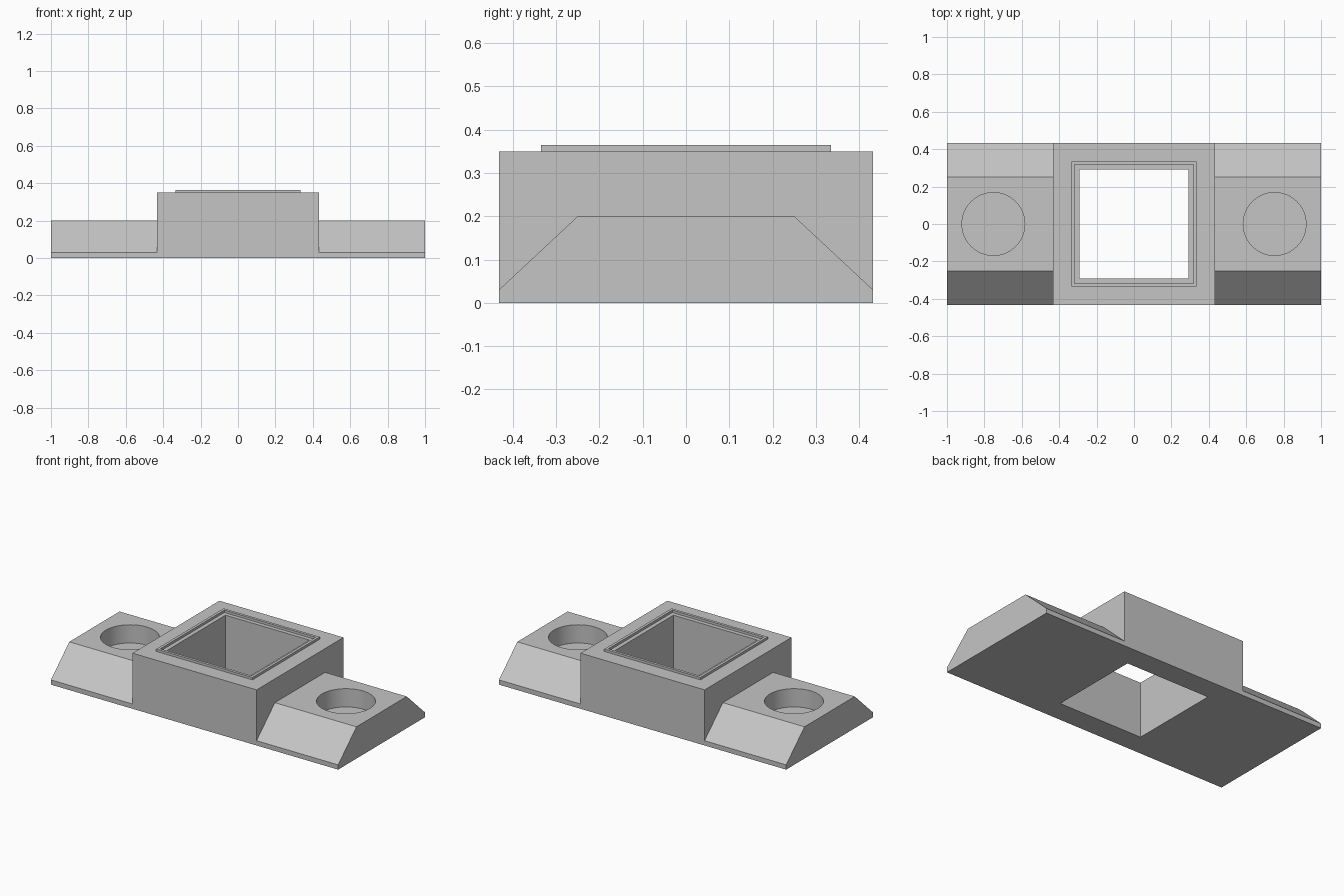
import bpy
import math

if "Cube" in bpy.data.objects:
    bpy.data.objects.remove(bpy.data.objects["Cube"], do_unlink=True)

HALF = 0.432      # half depth of the base, half width of the housing
HOLE = 0.292      # half width of the square opening

grey = bpy.data.materials.new("plain_grey")
grey.use_nodes = True
colour = (0.56, 0.56, 0.56, 1)
grey.diffuse_color = colour
grey.node_tree.nodes["Principled BSDF"].inputs["Base Color"].default_value = colour


def box(name, half, bottom, top):
    """Square box centred on the z axis."""
    bpy.ops.mesh.primitive_cube_add(size=1, location=(0, 0, (bottom + top) / 2))
    ob = bpy.context.object
    ob.name = name
    ob.scale = (2 * half, 2 * half, top - bottom)
    bpy.ops.object.transform_apply(location=True, rotation=False, scale=True)
    ob.data.materials.append(grey)
    return ob


def extrude_profile(name, profile, x0, x1):
    """Closed (y, z) profile extruded along x."""
    n = len(profile)
    verts = [(x, y, z) for x in (x0, x1) for y, z in profile]
    faces = [tuple(reversed(range(n))), tuple(range(n, 2 * n))]
    faces += [(i, (i + 1) % n, n + (i + 1) % n, n + i) for i in range(n)]
    mesh = bpy.data.meshes.new(name)
    mesh.from_pydata(verts, [], faces)
    ob = bpy.data.objects.new(name, mesh)
    bpy.context.collection.objects.link(ob)
    mesh.materials.append(grey)
    return ob


def combine(target, other, operation):
    """Apply a boolean to the target and discard the helper."""
    bpy.ops.object.select_all(action='DESELECT')
    bpy.context.view_layer.objects.active = target
    target.select_set(True)
    mod = target.modifiers.new(operation.lower(), 'BOOLEAN')
    mod.operation = operation
    mod.solver = 'EXACT'
    mod.object = other
    bpy.ops.object.modifier_apply(modifier=mod.name)
    bpy.data.objects.remove(other, do_unlink=True)


# Bevelled mounting base running the full length
profile = [(-HALF, 0), (HALF, 0), (HALF, 0.03), (0.25, 0.2), (-0.25, 0.2), (-HALF, 0.03)]
bracket = extrude_profile("mounting_bracket", profile, -1, 1)

# Central square housing with a thin raised lip
combine(bracket, box("housing", HALF, 0, 0.35), 'UNION')
combine(bracket, box("lip", 0.335, 0.3, 0.365), 'UNION')
combine(bracket, box("lip_ledge_cutter", 0.318, 0.35, 0.5), 'DIFFERENCE')
combine(bracket, box("opening_cutter", HOLE, -0.1, 0.5), 'DIFFERENCE')

# Blind round pocket in each wing
for side in (-1, 1):
    bpy.ops.mesh.primitive_cylinder_add(vertices=64, radius=0.168, depth=0.3,
                                        location=(side * 0.752, 0, 0.235))
    pocket = bpy.context.object
    pocket.data.materials.append(grey)
    combine(bracket, pocket, 'DIFFERENCE')

bpy.ops.object.shade_smooth_by_angle(angle=math.radians(30))
